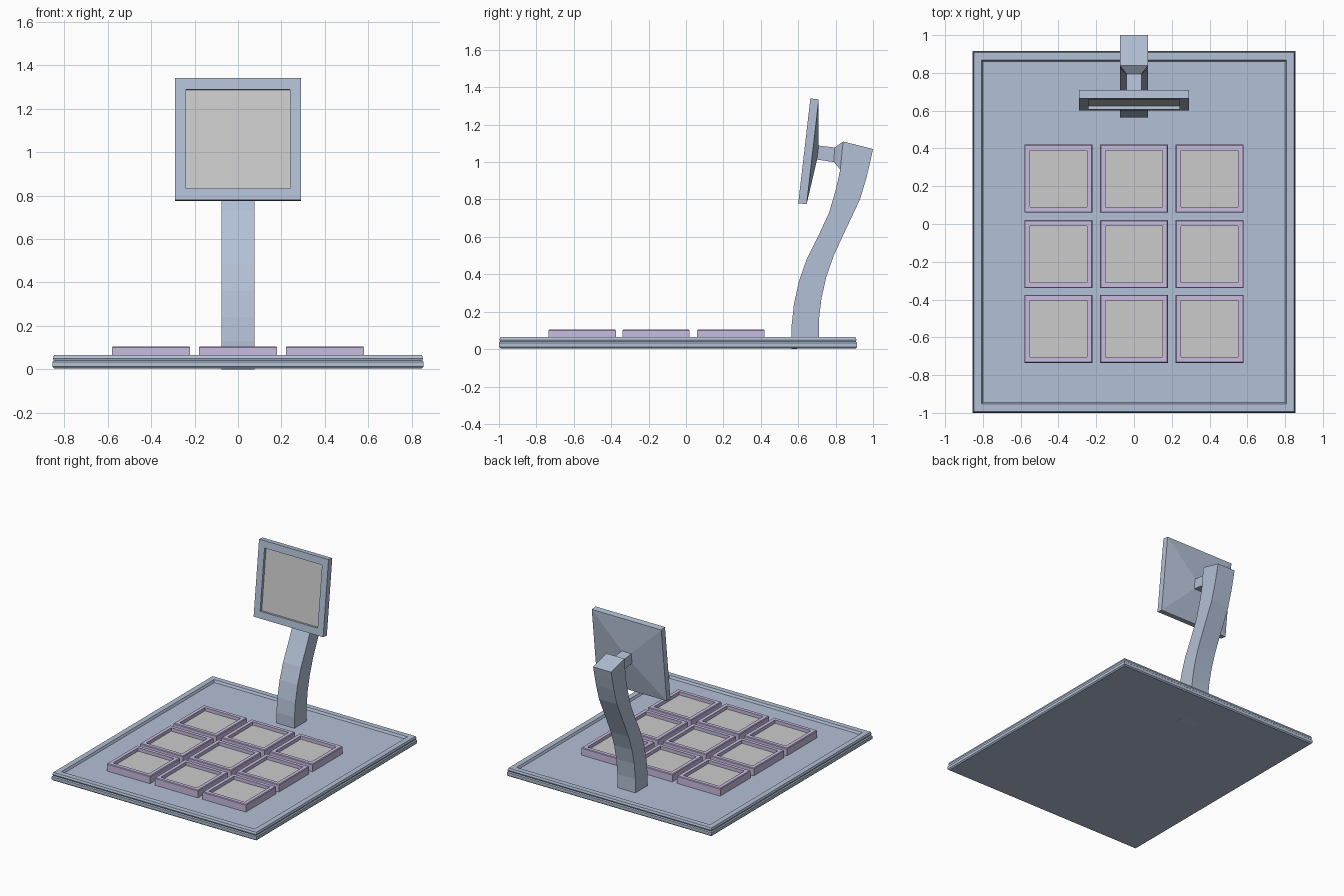
import bpy, bmesh, math
from mathutils import Matrix

if "Cube" in bpy.data.objects:
    bpy.data.objects.remove(bpy.data.objects["Cube"])


def material(name, color):
    m = bpy.data.materials.new(name)
    m.diffuse_color = color
    m.use_nodes = True
    m.node_tree.nodes["Principled BSDF"].inputs["Base Color"].default_value = m.diffuse_color
    return m


BLUE = material("slate_blue", (0.45, 0.53, 0.67, 1))
PURPLE = material("soft_purple", (0.58, 0.50, 0.74, 1))


def rect(hx, hy, z):
    return [(-hx, -hy, z), (hx, -hy, z), (hx, hy, z), (-hx, hy, z)]


def loft(name, rings, mat=None, matrix=Matrix(), cap_end=True, recalc=False):
    """Bridge a stack of four-point rings into a flat-faced solid."""
    bm = bmesh.new()
    loops = [[bm.verts.new(p) for p in r] for r in rings]
    if len(loops) > 1:
        bm.faces.new(loops[0][::-1])
    for a, b in zip(loops, loops[1:]):
        for i in range(4):
            j = (i + 1) % 4
            bm.faces.new((a[i], a[j], b[j], b[i]))
    if cap_end:
        bm.faces.new(loops[-1])
    if recalc:
        bmesh.ops.recalc_face_normals(bm, faces=bm.faces)
    me = bpy.data.meshes.new(name)
    bm.to_mesh(me)
    bm.free()
    ob = bpy.data.objects.new(name, me)
    bpy.context.collection.objects.link(ob)
    ob.matrix_world = matrix
    if mat:
        me.materials.append(mat)
    return ob


# Base tray with moulded edge, raised rim and shallow recess
HX, HY = 0.855, 0.9575
edge = [(0.008, 0.004), (0, 0.012), (0, 0.034), (0.007, 0.04), (0.003, 0.05),
        (0.008, 0.065), (0.048, 0.065), (0.056, 0.048)]
loft("base_tray", [rect(HX - d, HY - d, z) for d, z in edge], BLUE,
     Matrix.Translation((0, -0.0425, 0)))

# Nine framed pads with grey inlays
for row, y in enumerate((0.24, -0.16, -0.555)):
    for col, x in enumerate((-0.4, 0, 0.4)):
        at = Matrix.Translation((x, y, 0))
        loft(f"pad_frame_{row}_{col}",
             [rect(0.18, 0.18, 0.045), rect(0.18, 0.18, 0.1), rect(0.176, 0.176, 0.105),
              rect(0.15, 0.15, 0.105), rect(0.15, 0.15, 0.08)],
             PURPLE, at, cap_end=False)
        loft(f"pad_inlay_{row}_{col}", [rect(0.15, 0.15, 0.08)], None, at)

# Curved post: front (y, z) and back (y, z) of each section
sections = [
    ((0.565, 0.0), (0.71, 0.01)), ((0.565, 0.13), (0.71, 0.15)),
    ((0.577, 0.24), (0.724, 0.27)), ((0.603, 0.36), (0.75, 0.385)),
    ((0.645, 0.48), (0.79, 0.50)), ((0.705, 0.60), (0.85, 0.63)),
    ((0.765, 0.73), (0.93, 0.80)), ((0.80, 0.85), (0.966, 0.92)),
    ((0.825, 0.96), (0.987, 1.01)), ((0.84, 1.11), (1.0, 1.07))]
W = 0.075
loft("curved_post", [[(-W, *f), (W, *f), (W, *b), (-W, *b)] for f, b in sections],
     BLUE, recalc=True)

# Neck tapering from the post head to the screen
neck = [(W, (0.825, 0.96), (0.84, 1.11)), (0.04, (0.79, 1.0), (0.795, 1.078)),
        (0.04, (0.69, 1.015), (0.695, 1.09))]
loft("screen_neck", [[(-w, *lo), (w, *lo), (w, *hi), (-w, *hi)] for w, lo, hi in neck],
     BLUE, recalc=True)

# Tilted screen with pyramid back and recessed grey display
tilt = Matrix.Translation((0, 0.6325, 1.06)) @ Matrix.Rotation(math.radians(83.4), 4, 'X')
loft("screen_frame",
     [rect(0.04, 0.04, -0.073), rect(0.29, 0.282, -0.045), rect(0.29, 0.282, 0),
      rect(0.24, 0.23, 0), rect(0.24, 0.23, -0.02)], BLUE, tilt, cap_end=False)
loft("screen_display", [rect(0.24, 0.23, -0.02)], None, tilt)
